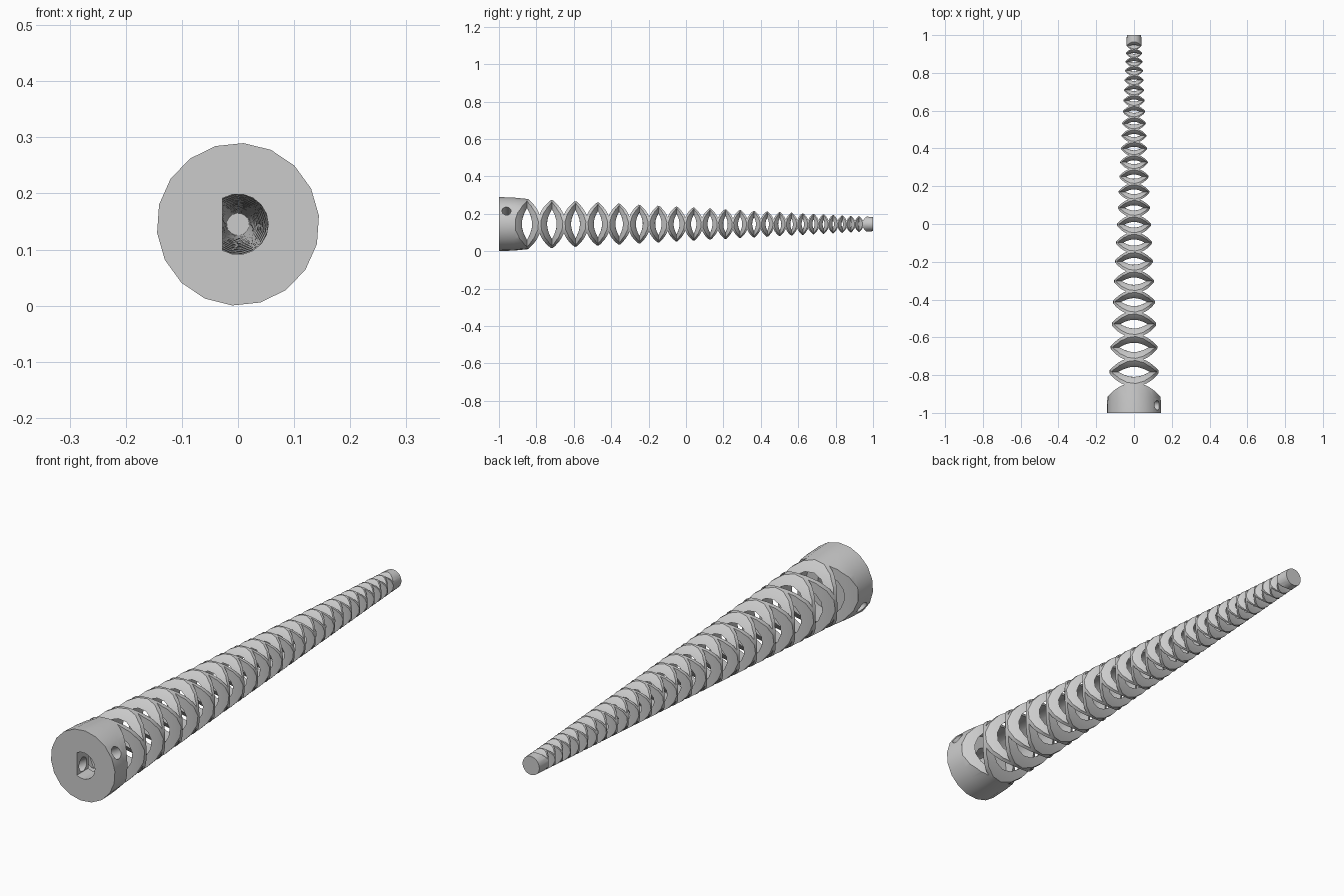
import bpy, bmesh, math
from mathutils import Matrix, Vector

if "Cube" in bpy.data.objects:
    bpy.data.objects.remove(bpy.data.objects["Cube"])

AXIS_Z = 0.145
NECK = 0.38
TIP = 0.08

grey = bpy.data.materials.new("plain_grey")
grey.use_nodes = True
grey.diffuse_color = (0.6, 0.6, 0.6, 1)
grey.node_tree.nodes["Principled BSDF"].inputs["Base Color"].default_value = (0.6, 0.6, 0.6, 1)


def radius(y):
    return 0.135 - 0.0524 * (y + 0.85)


def make(name, bm):
    bmesh.ops.recalc_face_normals(bm, faces=bm.faces)
    mesh = bpy.data.meshes.new(name)
    bm.to_mesh(mesh)
    bm.free()
    obj = bpy.data.objects.new(name, mesh)
    bpy.context.collection.objects.link(obj)
    mesh.materials.append(grey)
    return obj


def prism(name, points, direction):
    """Extrude a closed outline symmetric or not along a direction."""
    bm = bmesh.new()
    face = bm.faces.new([bm.verts.new(p) for p in points])
    new = bmesh.ops.extrude_face_region(bm, geom=[face])["geom"]
    bmesh.ops.translate(bm, vec=direction, verts=[v for v in new if isinstance(v, bmesh.types.BMVert)])
    return make(name, bm)


def lathe(name, profile, sides):
    """Closed turned solid around the long axis from (y, radius) pairs."""
    bm = bmesh.new()
    rings = []
    for y, r in profile:
        angles = [math.tau * (i + 0.3) / sides for i in range(sides)]
        rings.append([bm.verts.new((r * math.cos(a), y, AXIS_Z + r * math.sin(a))) for a in angles])
    for a, b in zip(rings, rings[1:]):
        for i in range(sides):
            j = (i + 1) % sides
            bm.faces.new((a[i], a[j], b[j], b[i]))
    bm.faces.new(rings[0])
    bm.faces.new(rings[-1])
    return make(name, bm)


def apply_boolean(target, cutter, operation):
    cutter.hide_render = True
    mod = target.modifiers.new("cut", "BOOLEAN")
    mod.operation = operation
    mod.solver = "EXACT"
    mod.object = cutter
    bpy.context.view_layer.objects.active = target
    bpy.ops.object.modifier_apply(modifier=mod.name)
    bpy.data.objects.remove(cutter)


# Centres of the alternating lenses, shrinking with the taper
centres = [-0.918, -0.85]
while centres[-1] < 0.965:
    centres.append(centres[-1] + radius(centres[-1]) / 2)


def offset(s):
    s = min(s, 1)
    return TIP + (1 - TIP) * (1 - s ** 2.3) / (1 - NECK ** 2.3)


def lens_chain(first):
    """Half outline (y, height) of a row of lenses joined at narrow necks."""
    heights = [NECK, 0.48, 0.58, 0.68, 0.78, 0.88, 0.95, 1.0, 1.1]
    picks = list(range(first, len(centres), 2))
    line = [(-1.1, 0.2)]
    for k in picks:
        c = centres[k]
        if k == picks[0]:
            line.append((c, 0.2))
        else:
            back = c - centres[k - 1]
            for s in heights:
                y = c - offset(s) * back
                line.append((y, s * radius(y)))
        if k == picks[-1]:
            line.append((1.1, line[-1][1]))
        else:
            ahead = centres[k + 1] - c
            for s in heights[:0:-1]:
                y = c + offset(s) * ahead
                line.append((y, s * radius(y)))
    return line


# Tapered body with a straight collar and a closed tip
body = lathe("flexible_arm", [(-1, 0.145), (-0.92, 0.142), (-0.85, 0.135), (1, radius(1))], 18)

# Top and bottom notches, then side notches half a step along
line = lens_chain(1)
outline = [(-0.3, y, AXIS_Z + h) for y, h in line] + [(-0.3, y, AXIS_Z - h) for y, h in reversed(line)]
apply_boolean(body, prism("upright_lenses", outline, (0.6, 0, 0)), "INTERSECT")
line = lens_chain(0)
outline = [(h, y, -0.2) for y, h in line] + [(-h, y, -0.2) for y, h in reversed(line)]
apply_boolean(body, prism("sideways_lenses", outline, (0, 0, 0.8)), "INTERSECT")

# Tapered hollow core
apply_boolean(body, lathe("core", [(-0.925, 0.104), (0.975, 0.02)], 16), "DIFFERENCE")

# D-shaped shaft socket in the collar
socket = []
flat = math.acos(-0.028 / 0.054)
for i in range(13):
    a = -flat + 2 * flat * i / 12
    socket.append((0.054 * math.cos(a), -1.1, AXIS_Z + 0.054 * math.sin(a)))
apply_boolean(body, prism("shaft_socket", socket, (0, 0.2, 0)), "DIFFERENCE")

# Cross-drilled screw hole through the collar
bm = bmesh.new()
bmesh.ops.create_cone(bm, cap_ends=True, segments=14, radius1=0.025, radius2=0.025, depth=0.5)
aim = Vector((0.87, 0, 0.5)).to_track_quat("Z", "Y").to_matrix().to_4x4()
bm.transform(Matrix.Translation((0, -0.96, AXIS_Z)) @ aim)
apply_boolean(body, make("screw_hole", bm), "DIFFERENCE")

# Smooth round surfaces, keep cut edges sharp
bpy.ops.object.select_all(action="DESELECT")
body.select_set(True)
bpy.context.view_layer.objects.active = body
bpy.ops.object.shade_smooth_by_angle(angle=math.radians(30))
